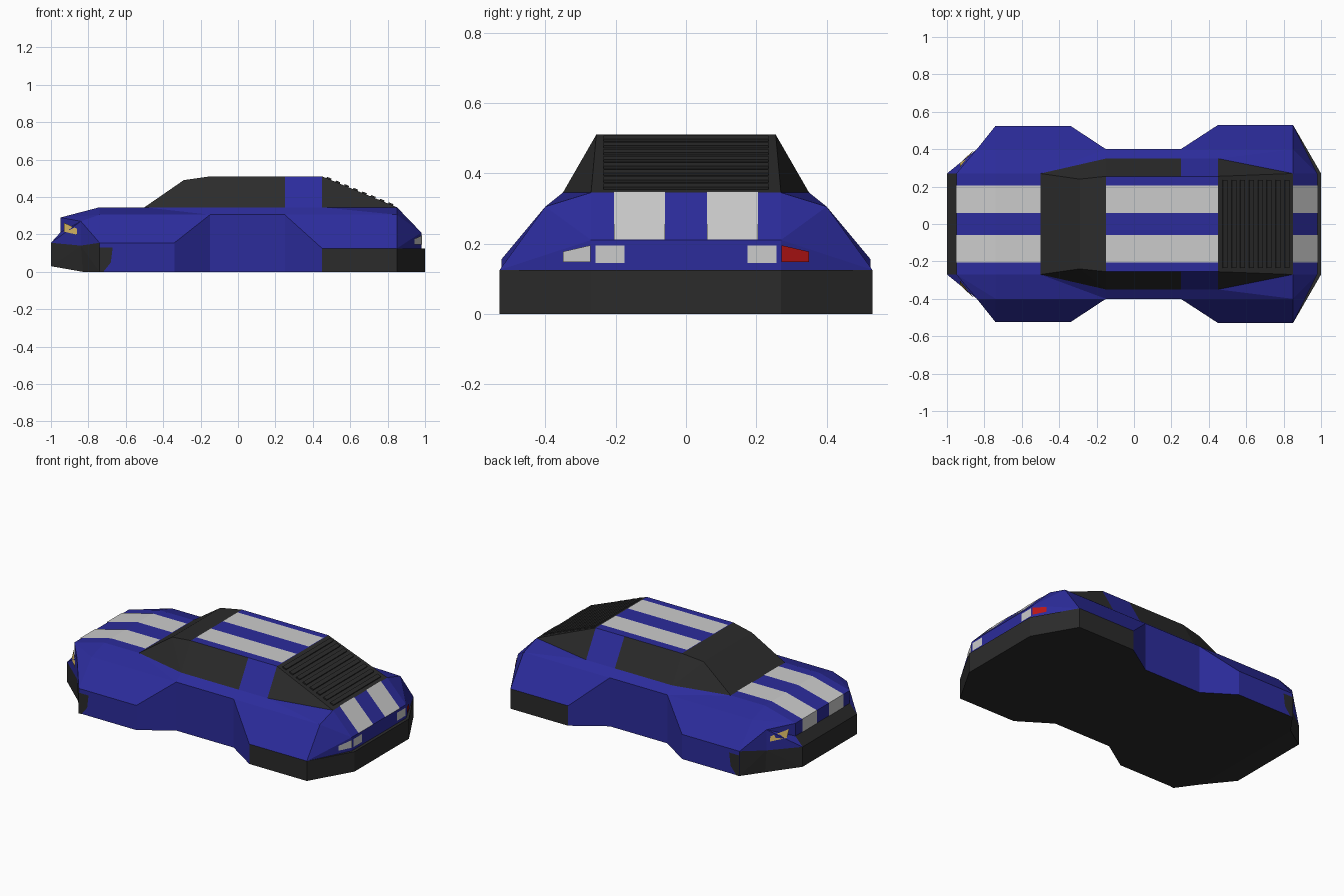
import bpy
import math
from mathutils import Vector

if "Cube" in bpy.data.objects:
    bpy.data.objects.remove(bpy.data.objects["Cube"])


def material(name, r, g, b):
    m = bpy.data.materials.new(name)
    m.diffuse_color = (r, g, b, 1)
    m.use_nodes = True
    m.node_tree.nodes["Principled BSDF"].inputs["Base Color"].default_value = m.diffuse_color
    return m


BLUE = material("blue_paint", .025, .025, .33)
BLACK = material("black_trim", .024, .024, .024)
GREY = material("pale_grey", .52, .52, .52)
AMBER = material("amber_lamp", .65, .45, .12)
RED = material("red_lamp", .5, .008, .008)
CENTRE = Vector((0, 0, .1))


def flip(rail):
    return [(x, -y, z) for x, y, z in rail]


def build(name, mat, polys):
    """Make one mesh from polygons, facing every one outward."""
    verts, index, faces = [], {}, []
    for poly in polys:
        pts = []
        for p in poly:
            key = tuple(round(c, 4) for c in p)
            if key not in pts:
                pts.append(key)
        if len(pts) < 3:
            continue
        vs = [Vector(p) for p in pts]
        normal = (vs[1] - vs[0]).cross(vs[2] - vs[0])
        if normal.dot(sum(vs, Vector()) / len(vs) - CENTRE) < 0:
            pts.reverse()
        for p in pts:
            if p not in index:
                index[p] = len(verts)
                verts.append(p)
        faces.append([index[p] for p in pts])
    mesh = bpy.data.meshes.new(name)
    mesh.from_pydata(verts, [], faces)
    mesh.materials.append(mat)
    mesh.update()
    obj = bpy.data.objects.new(name, mesh)
    bpy.context.collection.objects.link(obj)
    return obj


def skin(a, b):
    """Triangles between two rails, split along the more convex diagonal."""
    out = []
    for i in range(len(a) - 1):
        p, q, r, s = (Vector(v) for v in (a[i], a[i + 1], b[i + 1], b[i]))
        if (p + r - 2 * CENTRE).length >= (q + s - 2 * CENTRE).length:
            out += [(p, q, r), (p, r, s)]
        else:
            out += [(p, q, s), (q, r, s)]
    return out


def both(*rails):
    """Skin successive rails on both sides of the car."""
    out = []
    for a, b in zip(rails, rails[1:]):
        out += skin(a, b) + skin(flip(a), flip(b))
    return out


def across(rail):
    """Quads from a rail to its mirror image."""
    f = flip(rail)
    return [(rail[i], rail[i + 1], f[i + 1], f[i]) for i in range(len(rail) - 1)]


# Lengthwise rails of the body, nose to tail
sill = [(-1, .27, .03), (-.83, .40, 0), (-.74, .525, 0), (-.34, .525, 0), (-.15, .40, 0),
        (.25, .40, 0), (.45, .53, 0), (.85, .53, 0), (1, .27, 0)]
waist = [(-1, .27, .155), (-.84, .40, .14), (-.74, .525, .155), (-.34, .525, .155),
         (-.15, .40, .305), (.25, .40, .305), (.45, .53, .125), (.85, .53, .125), (.98, .27, .125)]
shoulder = [(-.95, .27, .21), (-.84, .40, .27), (-.74, .40, .305), (-.34, .40, .305),
            (-.15, .40, .305), (.25, .40, .305), (.45, .40, .305), (.85, .40, .305), (.98, .27, .21)]
deck = [(-.95, .27, .29), (-.95, .27, .29), (-.74, .27, .345), (-.5, .27, .345),
        (-.15, .35, .345), (.25, .35, .345), (.45, .35, .345), (.85, .27, .345), (.98, .27, .21)]
lip = waist[6:8] + [(1, .27, .125)]

# Painted bodywork
build("side_panels", BLUE, both(waist, shoulder, deck) + both(sill[2:7], waist[2:7]))
build("hood", BLUE, across([shoulder[0]] + deck[1:4]))
build("tail_panel", BLUE, across([deck[7], deck[8], waist[8]]))

# Bumpers and floor
patch = [(-.74, .528, 0), (-.72, .528, 0), (-.68, .528, .05), (-.67, .528, .13), (-.74, .528, .13)]
build("front_bumper", BLACK, both(sill[:3], waist[:3])
      + across([sill[0], waist[0], shoulder[0]]) + [patch, flip(patch)])
build("rear_bumper", BLACK, both(sill[6:], lip, waist[6:]) + across([sill[8], lip[2], waist[8]]))
build("floor", BLACK, across(sill))

# Cabin
screen_mid, roof_a = (-.29, .24, .49), (-.15, .255, .51)
roof_b, roof_c = (.25, .255, .51), (.45, .255, .51)
build("windscreen", BLACK, across([deck[3], screen_mid, roof_a]))
build("side_windows", BLACK, both([deck[3], deck[4], deck[4], deck[5]],
                                  [deck[3], screen_mid, roof_a, roof_b]))
build("door_pillars", BLUE, both(deck[5:7], [roof_b, roof_c]))
build("rear_quarter_windows", BLACK, both(deck[6:8], [roof_c, deck[7]]))
build("roof", BLUE, across([roof_a, roof_b, roof_c]))
build("rear_window", BLACK, across([roof_c, deck[7]]))

# Racing stripes laid just above the paint
paths = {"hood": [(-.953, .21), (-.953, .293), (-.74, .348), (-.5, .348)],
         "roof": [(-.15, .513), (.45, .513)],
         "tail": [(.85, .348), (.983, .212)]}
for part, path in paths.items():
    inner = [(x, .06, z) for x, z in path]
    outer = [(x, .205, z) for x, z in path]
    build(part + "_stripes", GREY, both(inner, outer))

# Rear window louvres
slope = math.atan2(.165, .40)
for i in range(8):
    t = .09 + i * .118
    bpy.ops.mesh.primitive_cube_add(size=1, location=(.45 + .4 * t, 0, .512 - .165 * t),
                                    rotation=(0, slope, 0))
    slat = bpy.context.object
    slat.name = f"louvre_{i + 1}"
    slat.scale = (.026, .47, .012)
    slat.data.materials.append(BLACK)

# Headlights
lamp = [(-.930, .304, .262), (-.860, .390, .23), (-.860, .393, .198), (-.930, .325, .214)]
build("headlights", AMBER, [lamp, flip(lamp)])

# Rear lamps: inner pair on the tail, outer ones wrapping the corners
inner = [(.984, .175, .145), (.984, .258, .145), (.984, .258, .195), (.984, .175, .195)]
corner = [(.985 - .5 * (y - .27), y, z)
          for y, z in ((.272, .147), (.35, .147), (.35, .177), (.272, .195))]
build("inner_rear_lamps", GREY, [inner, flip(inner)])
build("left_corner_lamp", RED, [corner])
build("right_corner_lamp", GREY, [flip(corner)])
